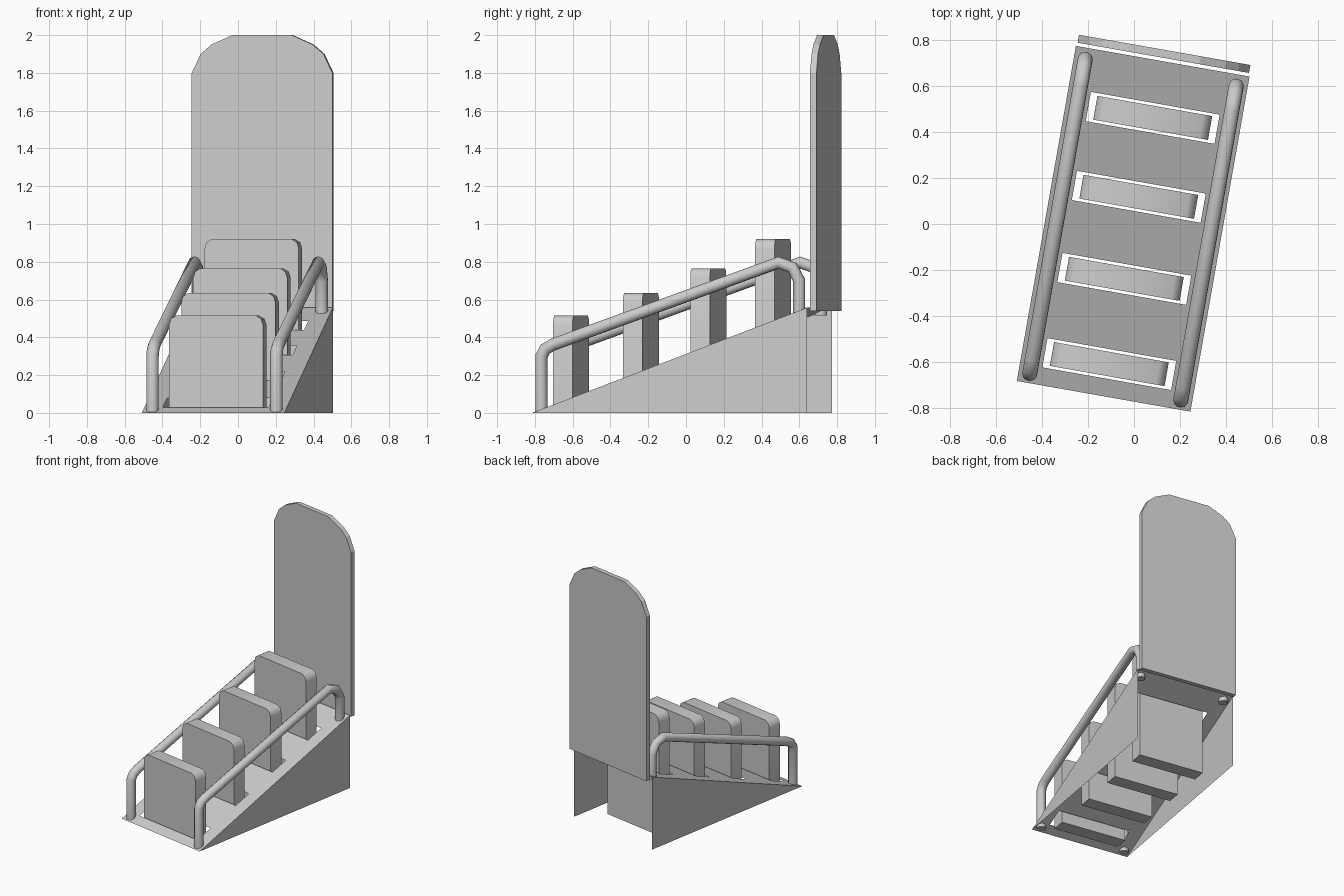
import bpy, bmesh, math
from mathutils import Matrix

if "Cube" in bpy.data.objects:
    bpy.data.objects.remove(bpy.data.objects["Cube"])

TURN = Matrix.Rotation(math.radians(-10), 4, 'Z')   # whole model is yawed
HALF_W, V0, V1, RISE = 0.383, -0.76, 0.718, 0.557   # ramp half width, front, back, height
SLOTS = [(-0.618, 0.515), (-0.242, 0.635), (0.12, 0.765), (0.468, 0.92)]  # centre, panel top


def finish(name, bm):
    bmesh.ops.recalc_face_normals(bm, faces=bm.faces)
    mesh = bpy.data.meshes.new(name)
    bm.to_mesh(mesh)
    bm.free()
    mesh.transform(TURN)
    ob = bpy.data.objects.new(name, mesh)
    bpy.context.collection.objects.link(ob)
    return ob


def upright(name, half, bottom, v0, v1):
    """Slab from the right half of a symmetric front outline (x, z)."""
    right = [(half[0][0], bottom)] + half
    outline = right + [(-x, z) for x, z in reversed(right)]
    bm = bmesh.new()
    face = bm.faces.new([bm.verts.new((x, v0, z)) for x, z in outline])
    ext = bmesh.ops.extrude_face_region(bm, geom=[face])
    bmesh.ops.translate(bm, vec=(0, v1 - v0, 0),
                        verts=[g for g in ext['geom'] if isinstance(g, bmesh.types.BMVert)])
    return finish(name, bm)


# Ramp shell: sloped sheet with four slots and two triangular sides, open below and behind
us = [-HALF_W, -0.284, 0.284, HALF_W]
vs = [V0] + [c + d for c, _ in SLOTS for d in (-0.0645, 0.0645)] + [V1]
bm = bmesh.new()
grid = [[bm.verts.new((u, v, (v - V0) / (V1 - V0) * RISE)) for u in us] for v in vs]
for j in range(len(vs) - 1):
    for i in range(3):
        if not (i == 1 and j % 2 == 1):
            bm.faces.new((grid[j][i], grid[j][i + 1], grid[j + 1][i + 1], grid[j + 1][i]))
for i in (0, 3):
    foot = bm.verts.new((us[i], V1, 0))
    bm.faces.new([row[i] for row in grid] + [foot])
finish("ramp_shell", bm)

# Four rounded panels standing in the slots
for n, (c, top) in enumerate(SLOTS, 1):
    half = [(0.253, top - 0.05), (0.243, top - 0.018), (0.215, top)]
    panel = upright(f"panel_{n}", half, 0.0, c - 0.0525, c + 0.0525)
    panel.data.shade_smooth()
    panel.data.set_sharp_from_angle(angle=math.radians(60))

# Tall backboard with a faceted rounded top
upright("backboard", [(0.378, 1.8), (0.33, 1.9), (0.272, 1.95), (0.16, 2.0)], 0.54, 0.733, 0.768)

# Bent tube handrails on both sides
path = [(-0.718, 0.0), (-0.718, 0.30), (-0.698, 0.338), (-0.655, 0.362),
        (0.556, 0.795), (0.63, 0.77), (0.667, 0.70), (0.667, 0.515)]
for side, x in (("left", -0.333), ("right", 0.333)):
    cu = bpy.data.curves.new(side + "_handrail_path", 'CURVE')
    cu.dimensions = '3D'
    cu.bevel_depth = 0.033
    cu.bevel_resolution = 4
    cu.use_fill_caps = True
    sp = cu.splines.new('POLY')
    sp.points.add(len(path) - 1)
    for p, (v, z) in zip(sp.points, path):
        p.co = (x, v, z, 1)
    cu.transform(TURN)
    rail = bpy.data.objects.new(side + "_handrail", cu)
    bpy.context.collection.objects.link(rail)
    bpy.ops.object.select_all(action='DESELECT')
    rail.select_set(True)
    bpy.context.view_layer.objects.active = rail
    bpy.ops.object.convert(target='MESH')
    bpy.ops.object.shade_smooth_by_angle(angle=math.radians(50))
